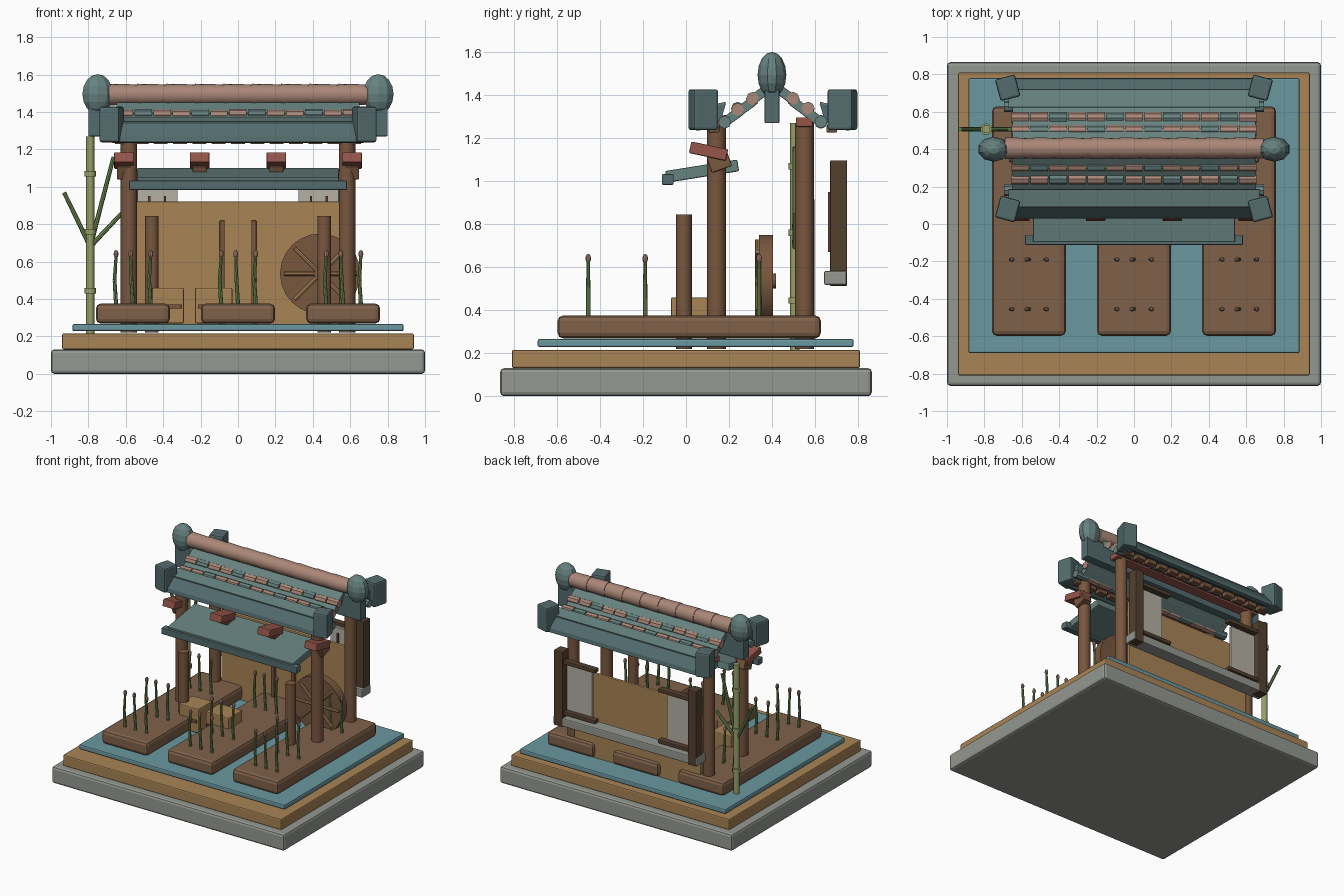
import bpy, bmesh, math, random
from mathutils import Vector, Matrix

if "Cube" in bpy.data.objects:
    bpy.data.objects.remove(bpy.data.objects["Cube"])
random.seed(4)

def mat(name, hexcol):
    m = bpy.data.materials.new(name)
    c = [int(hexcol[i:i + 2], 16) / 255 for i in (0, 2, 4)]
    m.diffuse_color = [((v + .055) / 1.055) ** 2.4 for v in c] + [1]
    m.use_nodes = True
    m.node_tree.nodes["Principled BSDF"].inputs["Base Color"].default_value = m.diffuse_color
    return m

STONE, TAN, WATER = mat("stone", "959891"), mat("tan_wood", "A98455"), mat("water", "6A98A0")
EARTH, WOOD, DARK = mat("earth", "7F614A"), mat("wood", "79573F"), mat("dark_wood", "54402F")
TEAL, DTEAL, PINK = mat("teal", "66827F"), mat("dark_teal", "546C6E"), mat("clay", "AA8777")
RED, PAPER, GREEN = mat("red", "96564A"), mat("paper", "B5B1A5"), mat("green", "6E8F52")
BAMBOO, MAROON = mat("bamboo", "98A068"), mat("maroon", "6E3E36")

def finish(bm, name, m, bevel=0, smooth=False):
    me = bpy.data.meshes.new(name)
    bmesh.ops.recalc_face_normals(bm, faces=bm.faces)
    bm.to_mesh(me)
    bm.free()
    ob = bpy.data.objects.new(name, me)
    bpy.context.collection.objects.link(ob)
    me.materials.append(m)
    if bevel:
        b = ob.modifiers.new("bevel", "BEVEL")
        b.width, b.segments = bevel, 2
    if smooth:
        bpy.context.view_layer.objects.active = ob
        ob.select_set(True)
        bpy.ops.object.shade_smooth_by_angle(angle=math.radians(40))
        ob.select_set(False)
    return ob

def box(name, c, s, m, bevel=0.006, rx=0, rz=0):
    bm = bmesh.new()
    bmesh.ops.create_cube(bm, size=1)
    bm.transform(Matrix.Translation(c) @ Matrix.Rotation(math.radians(rz), 4, 'Z')
                 @ Matrix.Rotation(math.radians(rx), 4, 'X') @ Matrix.Diagonal((*s, 1)))
    return finish(bm, name, m, bevel)

def rod(name, a, b, r, m, r2=None, seg=12, smooth=True):
    a, b = Vector(a), Vector(b)
    bm = bmesh.new()
    bmesh.ops.create_cone(bm, cap_ends=True, segments=seg, radius1=r,
                          radius2=r if r2 is None else r2, depth=(b - a).length)
    q = (b - a).to_track_quat('Z', 'Y').to_matrix().to_4x4()
    bm.transform(Matrix.Translation((a + b) / 2) @ q)
    return finish(bm, name, m, 0, smooth)

def ball(name, c, s, m, u=10, v=8):
    bm = bmesh.new()
    bmesh.ops.create_uvsphere(bm, u_segments=u, v_segments=v, radius=1)
    bm.transform(Matrix.Translation(c) @ Matrix.Diagonal((*s, 1)))
    return finish(bm, name, m)

def extrude_x(name, pts, x, m):
    bm = bmesh.new()
    rings = [[bm.verts.new((sx, y, z)) for y, z in pts] for sx in (-x, x)]
    n = len(pts)
    for i in range(n):
        bm.faces.new([rings[0][i], rings[0][(i + 1) % n], rings[1][(i + 1) % n], rings[1][i]])
    bm.faces.new(rings[0])
    bm.faces.new(rings[1])
    return finish(bm, name, m)

# layered base
box("stone_base", (0, 0, .065), (2, 1.73, .13), STONE, .018)
box("wood_base", (0, 0, .173), (1.88, 1.62, .085), TAN, .008)
box("water_sheet", (0, .045, .247), (1.77, 1.47, .037), WATER, .008)

# planting beds with seedlings
for cx in (-.562, 0, .562):
    box("bed", (cx, .015, .322), (.395, 1.225, .106), EARTH, .025)
    for y in (-.455, -.19, .34):
        for dx, lean in ((-.09, 0), (0, -.012), (.095, 0)):
            x = cx + dx
            mid = (x - .008, y, .5)
            rod("stalk", (x, y, .37), mid, .011, GREEN, .01, 8)
            rod("stalk_top", mid, (x + lean, y, .63), .01, GREEN, .008, 8)
            ball("seed_head", (x + lean, y, .64), (.013, .013, .022), PINK, 8, 6)

# columns, purlins and posts
for s in (-1, 1):
    for y in (.142, .551):
        rod("column", (s * .583, y, .22), (s * .583, y, 1.27), .044, WOOD, seg=16)
    rod("short_post", (s * .461, -.01, .22), (s * .461, -.01, .845), .037, WOOD, seg=16)
    box("wall_batten", (s * .085, .56, .54), (.028, .03, .56), WOOD)
for y in (.142, .551):
    box("purlin", (0, y, 1.275), (1.3, .08, .045), RED)

# rear wall, sill and sliding screens
box("rear_wall", (0, .585, .58), (1.09, .025, .68), TAN)
box("rear_sill", (0, .695, .55), (1.24, .105, .065), STONE, .008)
for s in (-1, 1):
    box("screen_post", (s * .575, .71, .805), (.075, .08, .585), DARK)
    box("screen_paper", (s * .43, .685, .79), (.215, .02, .4), PAPER, 0)
    for z in (.615, 1.01):
        box("screen_rail", (s * .435, .71, z), (.33, .05, .03), DARK)
    for x in (.39, .475):
        box("screen_bar", (s * x, .668, .81), (.012, .015, .28), MAROON, 0)

# roof: ridge
box("ridge_beam", (0, .4, 1.35), (1.6, .07, .16), DTEAL)
for i in range(9):
    x = -.69 + i * 1.38 / 9
    rod("ridge_tile", (x, .405, 1.493), (x + .155, .405, 1.493), .058, PINK, .054, 16)
for s in (-1, 1):
    ball("ridge_finial", (s * .75, .4, 1.495), (.086, .067, .107), TEAL)

# roof: two slopes mirrored about the ridge line
eave = [(.03, 1.24), (.035, 1.27), (.09, 1.34), (.185, 1.36), (.165, 1.29), (.06, 1.235)]
for side in (1, -1):
    def Y(y): return .404 + side * (y - .404)
    extrude_x("eave_beam", [(Y(y), z) for y, z in eave], .67, DTEAL)
    box("eave_board", (0, Y(.138), 1.353), (1.34, .096, .012), TEAL, 0, side * 13)
    for y, z in ((.215, 1.3), (.275, 1.345), (.345, 1.405)):
        box("roof_board", (0, Y(y), z), (1.3, .095, .045), TEAL, .004, side * 36)
    for r, (y, z, half) in enumerate(((.18, 1.277, .7), (.24, 1.337, .66), (.31, 1.383, .66))):
        w = 2 * half / 13
        for i in range(13):
            x = -half + w * (i + .5)
            jit = random.uniform(-.003, .003)
            rod("roof_tile", (x - w * .46, Y(y), z + jit), (x + w * .46, Y(y), z + jit), .03,
                PINK if (i + r) % 3 else TEAL, seg=8, smooth=False)
    for i in range(13):
        x = -.62 + i * 1.24 / 12
        box("eave_tile_end", (x, Y(.13), 1.245), (.075, .05, .035), WOOD, .004)
    for s in (-1, 1):
        box("corner_block", (s * .675, Y(.08), 1.333), (.11, .12, .19), DTEAL, .012, 0, s * side * 15)

# front awning and brackets
box("awning", (0, .075, 1.047), (1.08, .34, .055), TEAL, .006, 9)
box("awning_lip", (0, -.085, 1.008), (1.165, .055, .05), DTEAL)
for x in (-.61, -.205, .205, .61):
    box("red_bracket", (x, .105, 1.14), (.105, .175, .055), RED, .006, -12)
    box("bracket_block", (x, .155, 1.09), (.075, .1, .075), WOOD, .006, 20)

# wheel
wc = Vector((.44, .37, .535))
rod("wheel", wc - Vector((0, .03, 0)), wc + Vector((0, .035, 0)), .215, WOOD, seg=24)
rod("wheel_hub", wc - Vector((0, .05, 0)), wc + Vector((0, .05, 0)), .035, WOOD)
for i in range(8):
    a = i * math.pi / 4
    d = Vector((math.cos(a), 0, math.sin(a)))
    rod("wheel_spoke", wc + d * .03 - Vector((0, .037, 0)), wc + d * .195 - Vector((0, .037, 0)), .011, TAN, seg=8)

# wooden crates
for x, w in ((-.375, .17), (-.13, .2)):
    box("crate", (x, .015, .365), (w, .17, .19), TAN, .008)
    box("crate_bar", (x, -.075, .36), (w * .85, .02, .022), WOOD, .003)

# bamboo
bx, by = -.79, .507
rod("bamboo_stem", (bx, by, .215), (bx, by, 1.27), .022, BAMBOO)
for z in (.445, .76, 1.07):
    rod("bamboo_node", (bx, by, z - .015), (bx, by, z + .015), .031, BAMBOO)
for x, z in ((-.93, .97), (-.665, 1.16), (-.62, .86)):
    rod("bamboo_branch", (bx, by, .68), (x, by, z), .013, GREEN, .011, 8)
